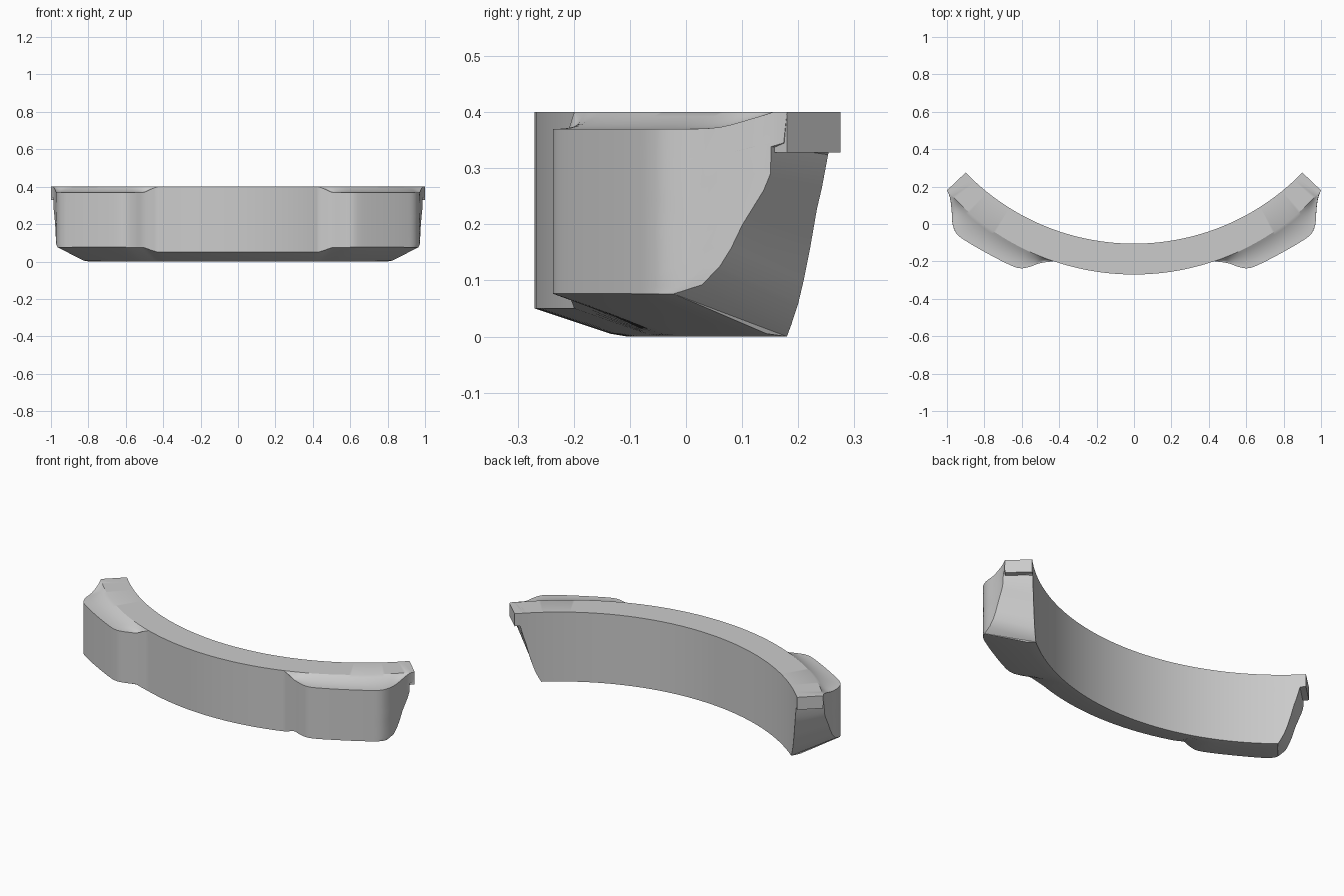
import bpy
import bmesh
import math

cube = bpy.data.objects.get("Cube")
if cube:
    bpy.data.objects.remove(cube, do_unlink=True)

grey = bpy.data.materials.new("plain grey")
grey.use_nodes = True
grey.diffuse_color = (0.6, 0.6, 0.6, 1)
grey.node_tree.nodes["Principled BSDF"].inputs["Base Color"].default_value = (0.6, 0.6, 0.6, 1)

TOP = 0.4
BLEND = 0.8      # beyond this station the lower body is drawn in to form the sloped end


def curve(knots, t, col=1):
    """Smooth interpolation through a few knots, flat beyond both ends."""
    if t <= knots[0][0]:
        return knots[0][col]
    if t >= knots[-1][0]:
        return knots[-1][col]
    i = max(k for k in range(len(knots) - 1) if knots[k][0] <= t)

    def slope(k):
        a, b = knots[max(k - 1, 0)], knots[min(k + 1, len(knots) - 1)]
        return (b[col] - a[col]) / (b[0] - a[0])

    a, b = knots[i], knots[i + 1]
    h = b[0] - a[0]
    u = (t - a[0]) / h
    return ((2 * u**3 - 3 * u**2 + 1) * a[col] + (u**3 - 2 * u**2 + u) * h * slope(i)
            + (3 * u**2 - 2 * u**3) * b[col] + (u**3 - u**2) * h * slope(i + 1))


# Plan curves: back wall arc, front arc of the top band, and the corner bulge
def inner(t):
    x = 0.9 * t
    return x, 1.151 - math.sqrt(1.256**2 - x * x)


def arc(t):
    return t, 1.066 - math.sqrt(1.336**2 - t * t)


BULGE = [(0.43, 0.43, -0.199), (0.47, 0.5, -0.209), (0.53, 0.555, -0.228),
         (0.57, 0.6, -0.237), (0.62, 0.65, -0.225), (0.7, 0.77, -0.165),
         (0.8, 0.9, -0.09), (0.86, 0.95, -0.05), (0.9, 0.97, 0.0),
         (0.93, 0.974, 0.06), (0.96, 0.98, 0.12), (0.98, 0.988, 0.155), (1.0, 1.0, 0.18)]


def outer(t):
    if t <= 0.43:
        return arc(t)
    return curve(BULGE, t, 1), curve(BULGE, t, 2)


RIM = [(0.43, 0.4), (0.45, 0.386), (0.47, 0.371), (0.5, 0.37), (0.9, 0.37),
       (0.93, 0.373), (0.96, 0.389), (0.98, 0.4)]
SILL = [(0.43, 0.05), (0.45, 0.062), (0.47, 0.074), (0.5, 0.076), (1, 0.076)]

# Height fraction, end station of the back wall, end station of the front wall
LEVELS = [(0, 0.885, 0.885), (0.05, 0.895, 0.915), (0.15, 0.912, 0.93),
          (0.25, 0.924, 0.94), (0.38, 0.937, 0.95), (0.57, 0.953, 0.97),
          (0.66, 0.963, 0.977), (0.81, 0.976, 0.978), (0.83, 0.978, 0.995), (1, 0.978, 1)]
N = len(LEVELS)
SCOOP = 8


def pull(t, end):
    return t if t < BLEND else BLEND + (t - BLEND) / (1 - BLEND) * (end - BLEND)


def section(s):
    """One closed cross-section: back wall, sloped underside, front wall, scoop."""
    t, side = abs(s), (-1 if s < 0 else 1)
    ring = []
    for f, e, _ in reversed(LEVELS):
        ring.append((*inner(pull(t, e)), TOP * f))
    sill, rim = curve(SILL, t), curve(RIM, t)
    a, b = ring[-1], outer(pull(t, LEVELS[0][2]))
    ring.append((a[0] + (b[0] - a[0]) * 0.18, a[1] + (b[1] - a[1]) * 0.18, 0.005))
    for f, _, e in LEVELS:
        ring.append((*outer(pull(t, e)), sill + (rim - sill) * f))
    p, q = outer(t), arc(t)
    for k in range(1, SCOOP + 1):
        w = k / SCOOP
        ring.append((p[0] + (q[0] - p[0]) * w, p[1] + (q[1] - p[1]) * w,
                     rim + (TOP - rim) * w**2.3))
    return [(side * x, y, z) for x, y, z in ring]


def finish(bm, name):
    bmesh.ops.remove_doubles(bm, verts=bm.verts, dist=0.0003)
    bmesh.ops.recalc_face_normals(bm, faces=bm.faces)
    mesh = bpy.data.meshes.new(name)
    bm.to_mesh(mesh)
    bm.free()
    mesh.materials.append(grey)
    obj = bpy.data.objects.new(name, mesh)
    bpy.context.collection.objects.link(obj)
    bpy.ops.object.select_all(action='DESELECT')
    obj.select_set(True)
    bpy.context.view_layer.objects.active = obj
    bpy.ops.object.shade_smooth_by_angle(angle=math.radians(28))
    return obj


def loft(bm, rings):
    rows = [[bm.verts.new(p) for p in r] for r in rings]
    for a, b in zip(rows, rows[1:]):
        for j in range(len(a)):
            k = (j + 1) % len(a)
            bm.faces.new((a[j], a[k], b[k], b[j]))
    return rows


# Curved main body
half = [0.03 * i for i in range(1, 15)] + [0.43 + 0.01 * i for i in range(58)]
half[-1] = 1.0
stations = [-t for t in reversed(half)] + [0] + half
bm = bmesh.new()
rows = loft(bm, [section(s) for s in stations])
for row in (rows[0], rows[-1]):
    back, mid, front = row[:N][::-1], row[N], row[N + 1:2 * N + 1]
    bm.faces.new((back[0], mid, front[0]))
    for k in range(N - 1):
        bm.faces.new((back[k], front[k], front[k + 1], back[k + 1]))
finish(bm, "curved_body")

# Overhanging square lips at both ends
for side, name in ((1, "left_end_lip"), (-1, "right_end_lip")):
    bm = bmesh.new()
    rings = []
    for t in (0.95, 0.975, 1):
        (ix, iy), (ox, oy) = inner(t), arc(t)
        rings.append([(side * ix, iy, TOP), (side * ix, iy, 0.328),
                      (side * ox, oy, 0.328), (side * ox, oy, TOP)])
    rows = loft(bm, rings)
    bm.faces.new(rows[0])
    bm.faces.new(rows[-1])
    finish(bm, name)
